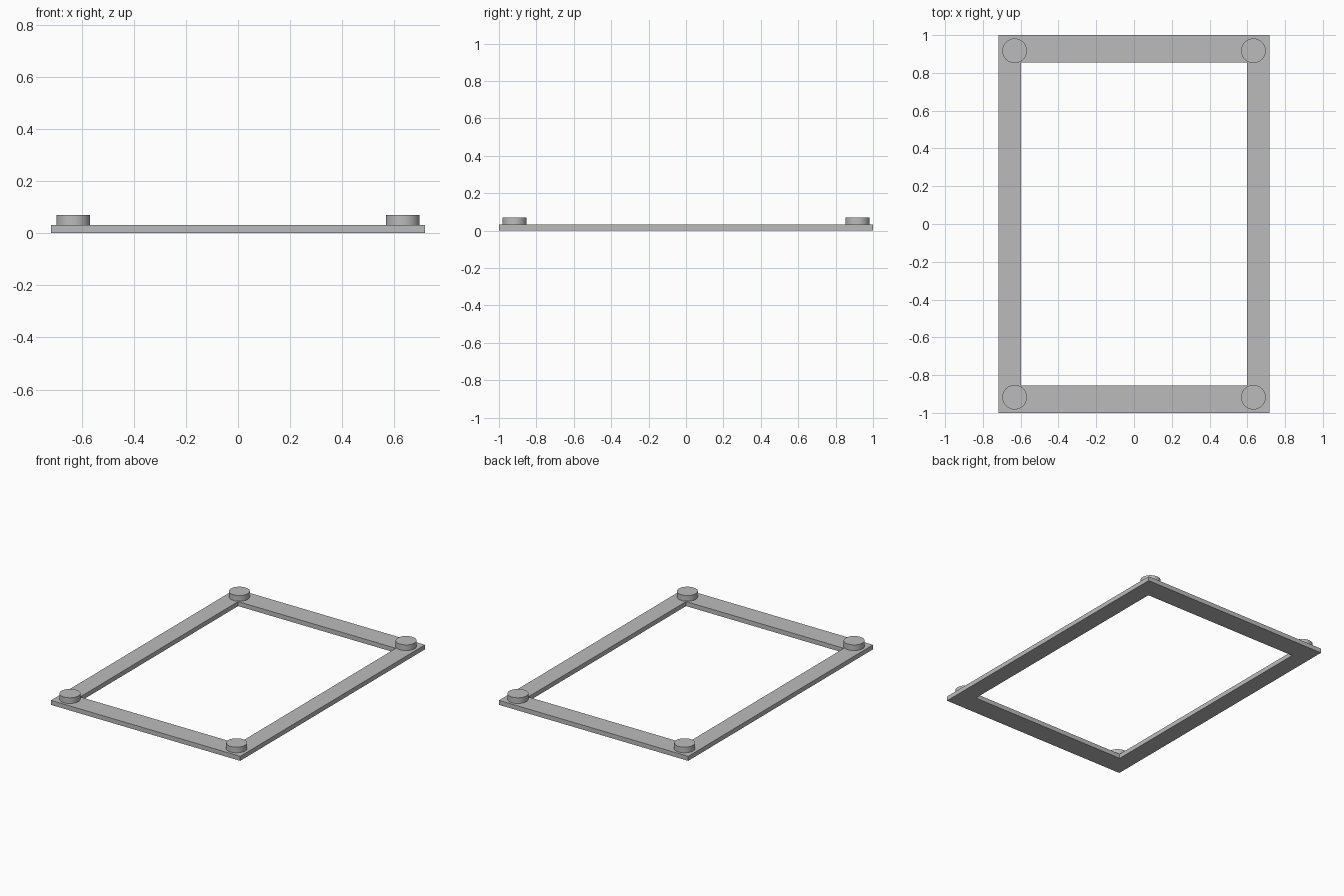
import bpy
import bmesh
from math import radians

cube = bpy.data.objects.get("Cube")
if cube:
    bpy.data.objects.remove(cube, do_unlink=True)

OUTER = (0.717, 1.0)
INNER = (0.598, 0.855)
FRAME_TOP = 0.031
PEG_TOP = 0.07
PEG_RADIUS = 0.065
PEG_POS = (0.632, 0.917)

grey = bpy.data.materials.new("plain grey")
grey.use_nodes = True
colour = (0.5, 0.5, 0.5, 1)
grey.diffuse_color = colour
grey.node_tree.nodes["Principled BSDF"].inputs["Base Color"].default_value = colour


# Flat rectangular frame: a ring of four mitred faces, extruded upward
def build_frame():
    bm = bmesh.new()
    corners = [(-1, -1), (1, -1), (1, 1), (-1, 1)]
    rings = [[bm.verts.new((sx * size[0], sy * size[1], 0)) for sx, sy in corners]
             for size in (OUTER, INNER)]
    for i in range(4):
        j = (i + 1) % 4
        bm.faces.new((rings[0][i], rings[0][j], rings[1][j], rings[1][i]))
    extruded = bmesh.ops.extrude_face_region(bm, geom=bm.faces[:], use_keep_orig=True)
    top = [v for v in extruded["geom"] if isinstance(v, bmesh.types.BMVert)]
    bmesh.ops.translate(bm, verts=top, vec=(0, 0, FRAME_TOP))
    bmesh.ops.recalc_face_normals(bm, faces=bm.faces[:])
    mesh = bpy.data.meshes.new("frame")
    bm.to_mesh(mesh)
    bm.free()
    mesh.materials.append(grey)
    bpy.context.collection.objects.link(bpy.data.objects.new("frame", mesh))


# Round peg standing on a frame corner
def build_peg(name, sx, sy):
    bpy.ops.mesh.primitive_cylinder_add(
        vertices=64, radius=PEG_RADIUS, depth=PEG_TOP - FRAME_TOP,
        location=(sx * PEG_POS[0], sy * PEG_POS[1], (PEG_TOP + FRAME_TOP) / 2))
    peg = bpy.context.object
    peg.name = name
    peg.data.materials.append(grey)
    bpy.ops.object.shade_smooth_by_angle(angle=radians(30))


build_frame()
for side, sx in (("left", 1), ("right", -1)):
    for end, sy in (("front", -1), ("back", 1)):
        build_peg(f"{end}_{side}_peg", sx, sy)
